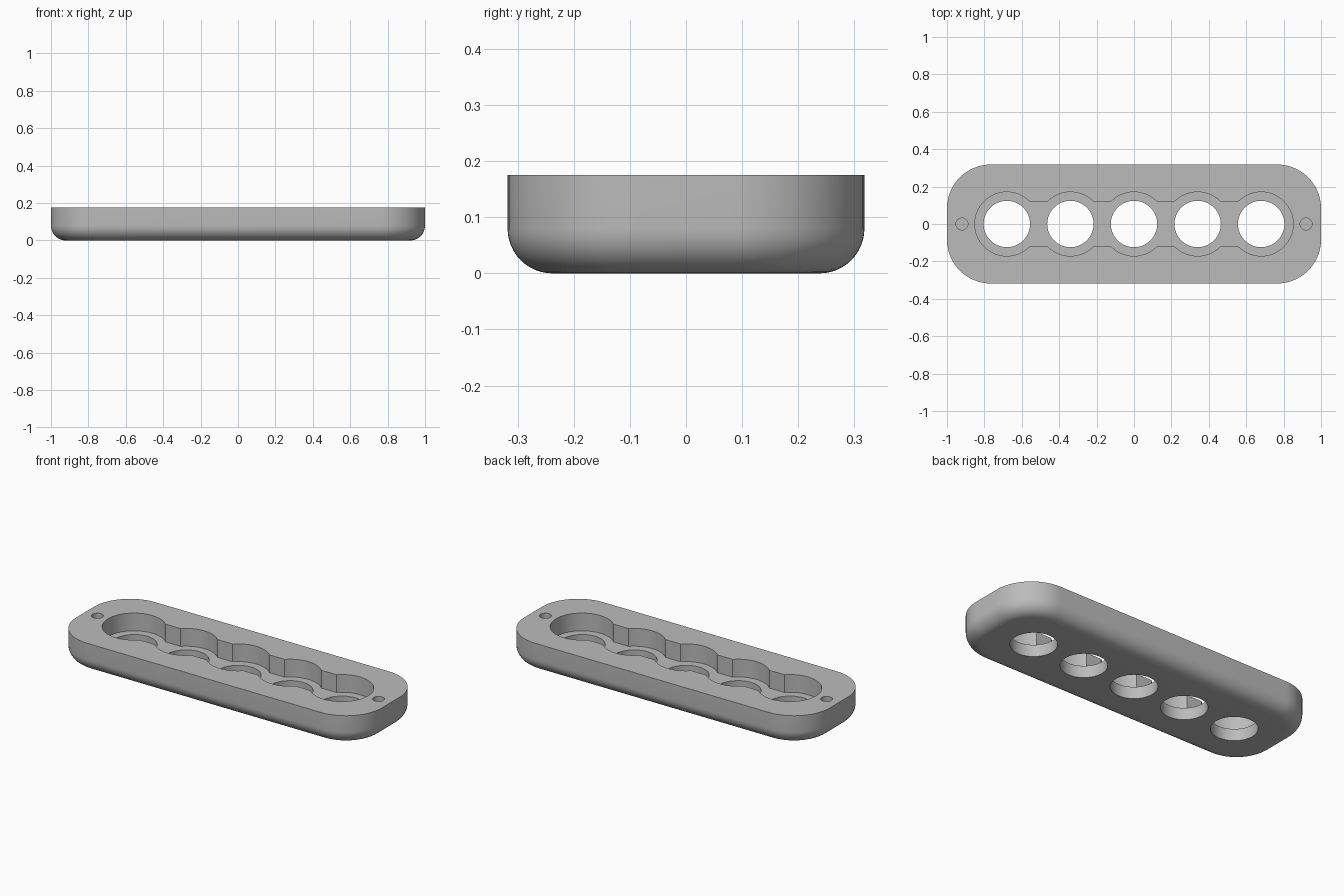
import bpy, bmesh, math

if "Cube" in bpy.data.objects:
    bpy.data.objects.remove(bpy.data.objects["Cube"])

HX, HY, TOP = 1.0, 0.318, 0.175      # half length, half width, height
CORNER, FILLET = 0.235, 0.08         # plan corner radius, bottom edge radius
FLOOR = 0.07                         # pocket floor height
LOBES = [-0.68, -0.34, 0.0, 0.34, 0.68]
LOBE_R, HOLE_R, NECK = 0.171, 0.124, 0.1215
PIN_X, PIN_R, PIN_DEPTH = 0.92, 0.032, 0.06

grey = bpy.data.materials.new("plain grey")
grey.diffuse_color = (0.5, 0.5, 0.5, 1)
grey.use_nodes = True
grey.node_tree.nodes["Principled BSDF"].inputs["Base Color"].default_value = grey.diffuse_color


def arc(cx, cy, r, a0, a1, n):
    return [(cx + r * math.cos(a0 + (a1 - a0) * i / n),
             cy + r * math.sin(a0 + (a1 - a0) * i / n)) for i in range(n + 1)]


def circle(cx, r, n=64):
    return arc(cx, 0, r, 0, math.tau, n)[:-1]


def rounded_rect(inset):
    r, pts = CORNER - inset, []
    for k, (sx, sy) in enumerate([(1, 1), (-1, 1), (-1, -1), (1, -1)]):
        a = k * math.pi / 2
        pts += arc(sx * (HX - CORNER), sy * (HY - CORNER), r, a, a + math.pi / 2, 20)
    return pts


def loft(name, layers):
    """Closed solid through (outline, z) layers, listed bottom to top."""
    bm = bmesh.new()
    rings = [[bm.verts.new((x, y, z)) for x, y in pts] for pts, z in layers]
    n = len(rings[0])
    for lo, hi in zip(rings, rings[1:]):
        for i in range(n):
            j = (i + 1) % n
            bm.faces.new((lo[i], lo[j], hi[j], hi[i]))
    bm.faces.new(rings[0][::-1])
    bm.faces.new(rings[-1])
    mesh = bpy.data.meshes.new(name)
    bm.to_mesh(mesh)
    bm.free()
    mesh.materials.append(grey)
    obj = bpy.data.objects.new(name, mesh)
    bpy.context.collection.objects.link(obj)
    return obj


def cut(body, outline, z0, z1):
    cutter = loft("cutter", [(outline, z0), (outline, z1)])
    cutter.hide_render = True
    mod = body.modifiers.new("cut", 'BOOLEAN')
    mod.operation, mod.solver, mod.object = 'DIFFERENCE', 'EXACT', cutter
    bpy.ops.object.modifier_apply(modifier=mod.name)
    bpy.data.objects.remove(cutter)


# Tray body: rounded slab with a filleted underside
layers = []
for i in range(13):
    a = math.pi / 2 * i / 12
    layers.append((rounded_rect(FILLET * (1 - math.sin(a))), FILLET * (1 - math.cos(a))))
layers.append((rounded_rect(0), TOP))
tray = loft("tray", layers)
bpy.context.view_layer.objects.active = tray
tray.select_set(True)

# Scalloped pocket: five round lobes joined by straight necks
t = math.asin(NECK / LOBE_R)
upper = []
for cx in reversed(LOBES):
    start = 0 if cx == LOBES[-1] else t
    end = math.pi if cx == LOBES[0] else math.pi - t
    upper += arc(cx, 0, LOBE_R, start, end, 24)
pocket = upper + [(x, -y) for x, y in reversed(upper[1:-1])]
cut(tray, pocket, FLOOR, TOP + 0.1)

# Through holes in each lobe
for cx in LOBES:
    cut(tray, circle(cx, HOLE_R), -0.1, FLOOR + 0.05)

# Blind pin holes at both ends
for cx in (-PIN_X, PIN_X):
    cut(tray, circle(cx, PIN_R, 32), TOP - PIN_DEPTH, TOP + 0.1)

bpy.ops.object.shade_smooth_by_angle(angle=math.radians(30))
